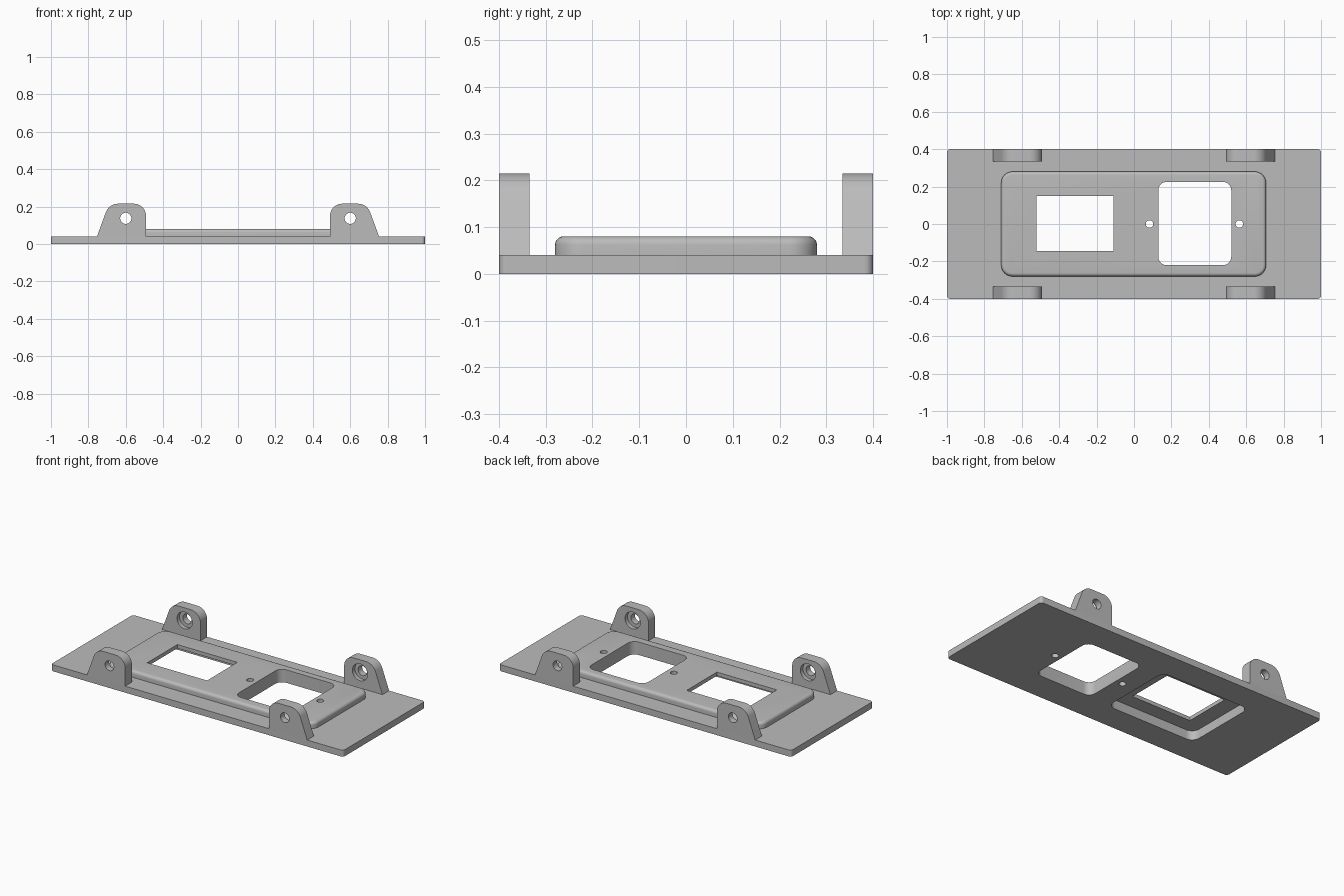
import bpy, bmesh
from math import sin, cos, tan, pi
from mathutils import Vector, Matrix

old = bpy.data.objects.get("Cube")
if old:
    bpy.data.objects.remove(old)

GREY = (0.5, 0.5, 0.5, 1)
mat = bpy.data.materials.new("plain grey")
mat.use_nodes = True
mat.diffuse_color = GREY
mat.node_tree.nodes["Principled BSDF"].inputs["Base Color"].default_value = GREY


def round_corner(prev, corner, nxt, r, steps=10):
    """Points of a fillet of radius r at one corner of an outline."""
    p, c, n = Vector(prev), Vector(corner), Vector(nxt)
    a, b = (p - c).normalized(), (n - c).normalized()
    half = a.angle(b) / 2
    mid = c + (a + b).normalized() * (r / sin(half))
    start = c + a * (r / tan(half)) - mid
    turn = pi - 2 * half
    if a.x * b.y - a.y * b.x > 0:
        turn = -turn
    return [mid + Matrix.Rotation(turn * i / steps, 2) @ start for i in range(steps + 1)]


def outline(corners, radii):
    pts = []
    for i, (c, r) in enumerate(zip(corners, radii)):
        if r:
            pts += round_corner(corners[i - 1], c, corners[(i + 1) % len(corners)], r)
        else:
            pts.append(Vector(c))
    return pts


def rect(x0, x1, y0, y1, r=0):
    return outline([(x0, y0), (x1, y0), (x1, y1), (x0, y1)], [r] * 4)


def circle(x, y, r, n=32):
    return [Vector((x + r * cos(2 * pi * i / n), y + r * sin(2 * pi * i / n))) for i in range(n)]


def prism(name, pts, lo, hi, axis="z", fillet=0):
    """Extrude an outline along z, or an xz outline along y."""
    bm = bmesh.new()
    place = (lambda p: (p.x, p.y, lo)) if axis == "z" else (lambda p: (p.x, lo, p.y))
    face = bm.faces.new([bm.verts.new(place(p)) for p in pts])
    ext = bmesh.ops.extrude_face_region(bm, geom=[face])["geom"]
    step = Vector((0, 0, hi - lo)) if axis == "z" else Vector((0, hi - lo, 0))
    bmesh.ops.translate(bm, vec=step, verts=[g for g in ext if isinstance(g, bmesh.types.BMVert)])
    bmesh.ops.recalc_face_normals(bm, faces=bm.faces)
    if fillet:
        rim = [e for e in bm.edges if all(abs(v.co.z - hi) < 1e-5 for v in e.verts)]
        bmesh.ops.bevel(bm, geom=rim, offset=fillet, segments=5, profile=0.5, affect="EDGES")
    mesh = bpy.data.meshes.new(name)
    bm.to_mesh(mesh)
    bm.free()
    mesh.materials.append(mat)
    ob = bpy.data.objects.new(name, mesh)
    bpy.context.collection.objects.link(ob)
    return ob


def combine(ob, other, operation):
    """Apply a boolean and discard the helper object."""
    mod = ob.modifiers.new("boolean", "BOOLEAN")
    mod.operation, mod.object, mod.solver = operation, other, "EXACT"
    bpy.context.view_layer.objects.active = ob
    bpy.ops.object.modifier_apply(modifier=mod.name)
    bpy.data.objects.remove(other)


def smooth(ob):
    bpy.ops.object.select_all(action="DESELECT")
    ob.select_set(True)
    bpy.context.view_layer.objects.active = ob
    bpy.ops.object.shade_smooth_by_angle(angle=0.6)


# Base plate with the raised, soft-edged platform
plate = prism("base_plate", rect(-1, 1, -0.4, 0.4, 0.018), 0, 0.04)
combine(plate, prism("platform", rect(-0.71, 0.706, -0.28, 0.28, 0.06), 0.02, 0.08, fillet=0.018), "UNION")

# Openings, screw holes and the pocket on the underside
for pts, top in [
    (rect(-0.62, -0.01, -0.235, 0.235, 0.05), 0.057),
    (rect(-0.52, -0.11, -0.145, 0.15), 0.2),
    (rect(0.13, 0.52, -0.22, 0.225, 0.045), 0.2),
    (circle(0.083, 0, 0.02), 0.2),
    (circle(0.563, 0, 0.02), 0.2),
]:
    combine(plate, prism("cutter", pts, -0.1, top), "DIFFERENCE")
smooth(plate)

# Four mounting lugs, with a bolt hole countersunk on the inner side
for sx, side in ((-1, "right"), (1, "left")):
    for sy, end in ((-1, "front"), (1, "back")):
        corners = [(sx * 0.754, 0.04), (sx * 0.69, 0.215), (sx * 0.492, 0.215), (sx * 0.492, 0.04)]
        lug = prism(f"{end}_{side}_lug", outline(corners, [0, 0.07, 0.065, 0]), sy * 0.335, sy * 0.4, "y")
        combine(lug, prism("cutter", circle(sx * 0.6, 0.137, 0.03), sy * 0.3, sy * 0.5, "y"), "DIFFERENCE")
        combine(lug, prism("cutter", circle(sx * 0.6, 0.137, 0.052), sy * 0.3, sy * 0.36, "y"), "DIFFERENCE")
        smooth(lug)
